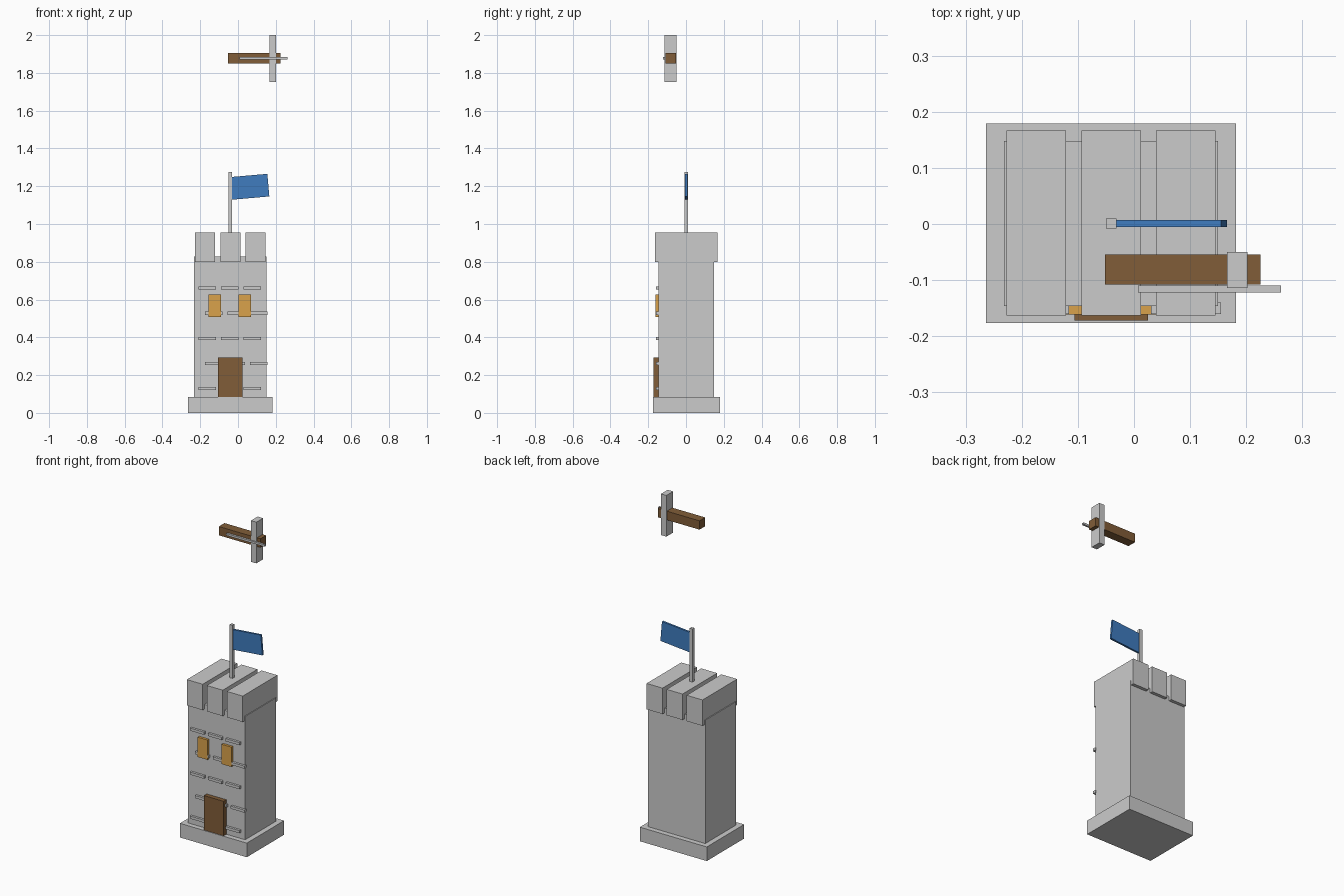
import bpy
import math

if "Cube" in bpy.data.objects:
    bpy.data.objects.remove(bpy.data.objects["Cube"])


def material(name, rgb):
    m = bpy.data.materials.new(name)
    m.diffuse_color = (*rgb, 1)
    m.use_nodes = True
    m.node_tree.nodes["Principled BSDF"].inputs["Base Color"].default_value = m.diffuse_color
    return m


WOOD = material("wood", (0.22, 0.11, 0.04))
GOLD = material("window_glow", (0.70, 0.36, 0.07))
BLUE = material("flag_cloth", (0.05, 0.20, 0.52))


def box(name, x, y, z, mat=None, tilt=0):
    """Box from (min, max) ranges, optionally tilted about y."""
    bpy.ops.mesh.primitive_cube_add(size=1, location=[sum(r) / 2 for r in (x, y, z)])
    o = bpy.context.object
    o.name = name
    for v in o.data.vertices:
        for i, r in enumerate((x, y, z)):
            v.co[i] *= r[1] - r[0]
    o.rotation_euler.y = math.radians(tilt)
    if mat:
        o.data.materials.append(mat)
    return o


# Tower masses
box("base_plinth", (-0.264, 0.182), (-0.176, 0.179), (0, 0.085))
box("tower_body", (-0.232, 0.15), (-0.146, 0.148), (0.002, 0.828))

# Battlement blocks running front to back
for i in range(3):
    cx = -0.174 + i * 0.1333
    box(f"battlement_{i + 1}", (cx - 0.053, cx + 0.053), (-0.163, 0.167), (0.80, 0.956))

# Staggered brick courses on the front
for row in range(5):
    z = 0.13 + row * 0.1325
    start = -0.208 if row % 2 == 0 else -0.175
    for col in range(3):
        x = start + col * 0.119
        box(f"brick_{row + 1}_{col + 1}", (x, x + 0.092), (-0.160, -0.14), (z - 0.008, z + 0.008))

# Door and windows
box("door", (-0.106, 0.025), (-0.172, -0.14), (0.08, 0.293), WOOD)
for side, cx in (("left", -0.123), ("right", 0.036)):
    box(f"window_{side}", (cx - 0.033, cx + 0.033), (-0.161, -0.14), (0.508, 0.627), GOLD)

# Flag
box("flag_pole", (-0.05, -0.031), (-0.008, 0.010), (0.95, 1.276))
box("flag", (-0.039, 0.161), (-0.005, 0.007), (1.137, 1.257), BLUE, tilt=-5)

# Crossbow floating above the tower
box("crossbow_stock", (-0.052, 0.225), (-0.108, -0.054), (1.851, 1.904), WOOD)
box("crossbow_limb", (0.166, 0.202), (-0.114, -0.05), (1.752, 2.0))
box("crossbow_bolt", (0.007, 0.262), (-0.122, -0.110), (1.871, 1.883))
